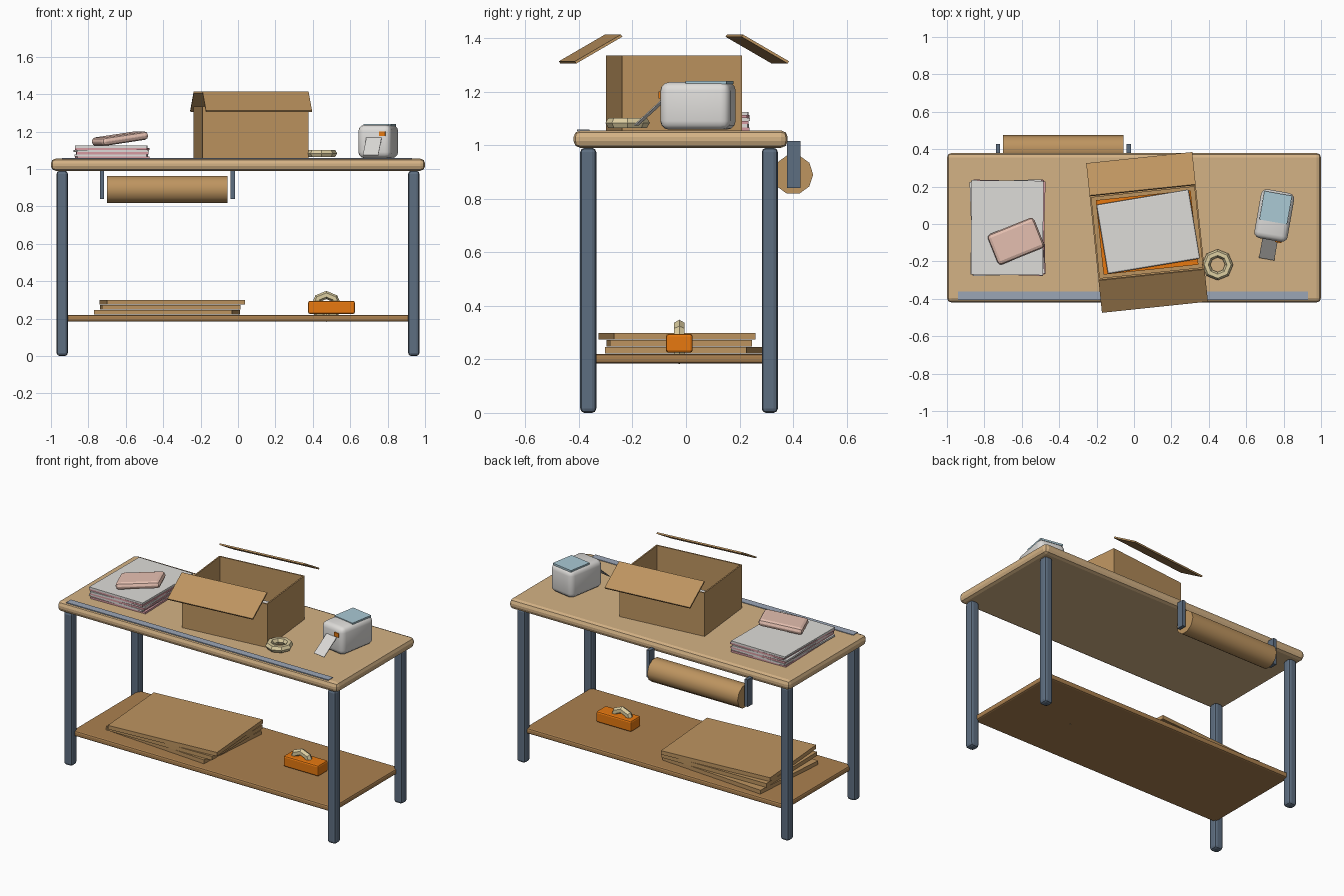
import bpy, bmesh
from math import radians, sin, cos, pi
from mathutils import Matrix, Vector

if "Cube" in bpy.data.objects:
    bpy.data.objects.remove(bpy.data.objects["Cube"])


def mat(name, hexcode):
    m = bpy.data.materials.new(name)
    rgb = [int(hexcode[i:i + 2], 16) / 255 for i in (0, 2, 4)]
    m.diffuse_color = [c ** 2.2 for c in rgb] + [1]
    m.use_nodes = True
    m.node_tree.nodes["Principled BSDF"].inputs["Base Color"].default_value = m.diffuse_color
    return m


WOOD = mat("pale_wood", "D3B184")
SHELF = mat("brown_wood", "AA8051")
STEEL = mat("slate_metal", "5E6E80")
RULER = mat("ruler_blue", "9AA5B5")
CARD = mat("cardboard", "BC9360")
PAPER = mat("paper", "DDDBD8")
PINK = mat("pink", "E6BFB0")
ROSE = mat("rose", "D59AA0")
ORANGE = mat("orange", "E67817")
CREAM = mat("cream", "DCCDA0")
GLASS = mat("pale_blue", "A9C8D4")


def finish(bm, name, m, matrix, smooth=None):
    me = bpy.data.meshes.new(name)
    bmesh.ops.recalc_face_normals(bm, faces=bm.faces)
    bm.to_mesh(me)
    bm.free()
    ob = bpy.data.objects.new(name, me)
    bpy.context.collection.objects.link(ob)
    ob.matrix_world = matrix
    me.materials.append(m)
    if smooth:
        bpy.ops.object.select_all(action='DESELECT')
        ob.select_set(True)
        bpy.context.view_layer.objects.active = ob
        bpy.ops.object.shade_smooth_by_angle(angle=radians(smooth))
    return ob


def place(loc, rot=0, tilt=0, roll=0):
    return (Matrix.Translation(loc) @ Matrix.Rotation(radians(rot), 4, 'Z')
            @ Matrix.Rotation(radians(roll), 4, 'Y') @ Matrix.Rotation(radians(tilt), 4, 'X'))


def box(name, size, matrix, m, bevel=0, seg=2, smooth=None):
    bm = bmesh.new()
    bmesh.ops.create_cube(bm, size=1)
    bmesh.ops.scale(bm, vec=size, verts=bm.verts)
    if bevel:
        bmesh.ops.bevel(bm, geom=bm.edges[:], offset=bevel, segments=seg,
                        profile=0.5, affect='EDGES')
    return finish(bm, name, m, matrix, smooth)


def ring(name, matrix, m, R=0.061, r=0.022, n=8, k=6):
    bm = bmesh.new()
    loops = []
    for i in range(n):
        a = 2 * pi * i / n
        loops.append([bm.verts.new(((R + r * cos(b)) * cos(a), (R + r * cos(b)) * sin(a), r * sin(b)))
                      for b in (2 * pi * j / k for j in range(k))])
    for i in range(n):
        p, q = loops[i], loops[(i + 1) % n]
        for j in range(k):
            bm.faces.new((p[j], q[j], q[(j + 1) % k], p[(j + 1) % k]))
    return finish(bm, name, m, matrix)


# Bench: top, shelf, legs, ruler
box("bench_top", (2, 0.8, 0.065), place((0, -0.02, 1.0225)), WOOD, 0.025, 2)
box("lower_shelf", (1.86, 0.68, 0.035), place((0, -0.022, 0.2025)), SHELF, 0.01, 2)
for sx, side in ((-1, "left"), (1, "right")):
    for y, end in ((-0.365, "front"), (0.313, "back")):
        box(f"{end}_{side}_leg", (0.06, 0.06, 0.99), place((sx * 0.94, y, 0.495)), STEEL, 0.016, 2)
box("edge_ruler", (1.87, 0.046, 0.006), place((-0.005, -0.384, 1.056)), RULER)

# Open carton with hollow body and two raised flaps
BOX = place((0.07, -0.045, 1.055), 6)
W, D, H, T = 0.57, 0.45, 0.28, 0.012
bm = bmesh.new()
bmesh.ops.create_cube(bm, size=1)
bmesh.ops.transform(bm, verts=bm.verts, matrix=Matrix.Translation((0, 0, H / 2)) @ Matrix.Diagonal((W, D, H, 1)))
top = max(bm.faces, key=lambda f: f.calc_center_median().z)
bmesh.ops.inset_region(bm, faces=[top], thickness=T)
floor = bmesh.ops.extrude_discrete_faces(bm, faces=[top])['faces'][0]
bmesh.ops.translate(bm, vec=(0, 0, T - H), verts=floor.verts)
finish(bm, "open_carton", CARD, BOX)
for s, end in ((-1, "front"), (1, "back")):
    box(f"{end}_carton_flap", (W, 0.2, 0.01), BOX @ place((0, s * 0.313, 0.304), tilt=-s * 30), CARD)
box("orange_tissue", (0.51, 0.4, 0.035), BOX @ place((0, 0, 0.03)), ORANGE)
box("packed_parcel", (0.5, 0.375, 0.035), place((0.076, -0.041, 1.118), 9.5), PAPER, 0.008, 2)

# Paper stack with padded parcel on top
for i in range(6):
    box(f"paper_layer_{i + 1}", (0.385, 0.505, 0.0115),
        place((-0.675 + 0.003 * (-1) ** i, -0.02, 1.061 + i * 0.0115), (1.5, -1, 0.5, 2, -1.5, -0.5)[i]),
        PAPER if i % 2 else ROSE)
box("pink_parcel", (0.27, 0.175, 0.045), place((-0.631, -0.092, 1.162), 22, 0, -8), PINK, 0.02, 2)

# Tape roll
ring("tape_roll", place((0.447, -0.218, 1.083)), CREAM)

# Label printer
PR = place((0.75, 0.045, 1.058), -10)
box("printer_body", (0.18, 0.265, 0.177), PR @ place((0, 0, 0.0885)), PAPER, 0.032, 3, 40)
box("printer_lid", (0.15, 0.155, 0.012), PR @ place((0, 0.043, 0.176)), GLASS)
box("printer_label", (0.083, 0.14, 0.004), PR @ place((0, -0.183, 0.063), tilt=42), PAPER)
box("printer_button", (0.034, 0.012, 0.026), PR @ place((0.045, -0.133, 0.13)), ORANGE)

# Wrapping paper roll on two brackets behind the bench
bm = bmesh.new()
bmesh.ops.create_cone(bm, cap_ends=True, segments=10, radius1=0.075, radius2=0.075, depth=0.645)
bmesh.ops.rotate(bm, verts=bm.verts, matrix=Matrix.Rotation(radians(18), 3, 'Z'))
vx = max(v.co.y for v in bm.verts)
if vx < 0.0745:
    bmesh.ops.rotate(bm, verts=bm.verts, matrix=Matrix.Rotation(radians(18), 3, 'Z'))
finish(bm, "wrapping_roll", CARD, Matrix.Translation((-0.378, 0.4, 0.89)) @ Matrix.Rotation(pi / 2, 4, 'Y'), 40)
for x, side in ((-0.728, "left"), (-0.028, "right")):
    box(f"{side}_roll_bracket", (0.022, 0.05, 0.175), place((x, 0.402, 0.928)), STEEL)

# Flat cardboard on the shelf
for i, (x, y, a) in enumerate(((-0.38, -0.01, -4.5), (-0.362, -0.025, 1), (-0.352, -0.033, 4.5))):
    box(f"flat_carton_{i + 1}", (0.74, 0.53, 0.025), place((x, y, 0.2335 + i * 0.0265), a), CARD)

# Tape dispenser: orange case with ring handle
box("dispenser_case", (0.25, 0.1, 0.07), place((0.5, -0.025, 0.26)), ORANGE, 0.01, 2)
ring("dispenser_handle", place((0.472, -0.025, 0.265), tilt=90), CREAM)
